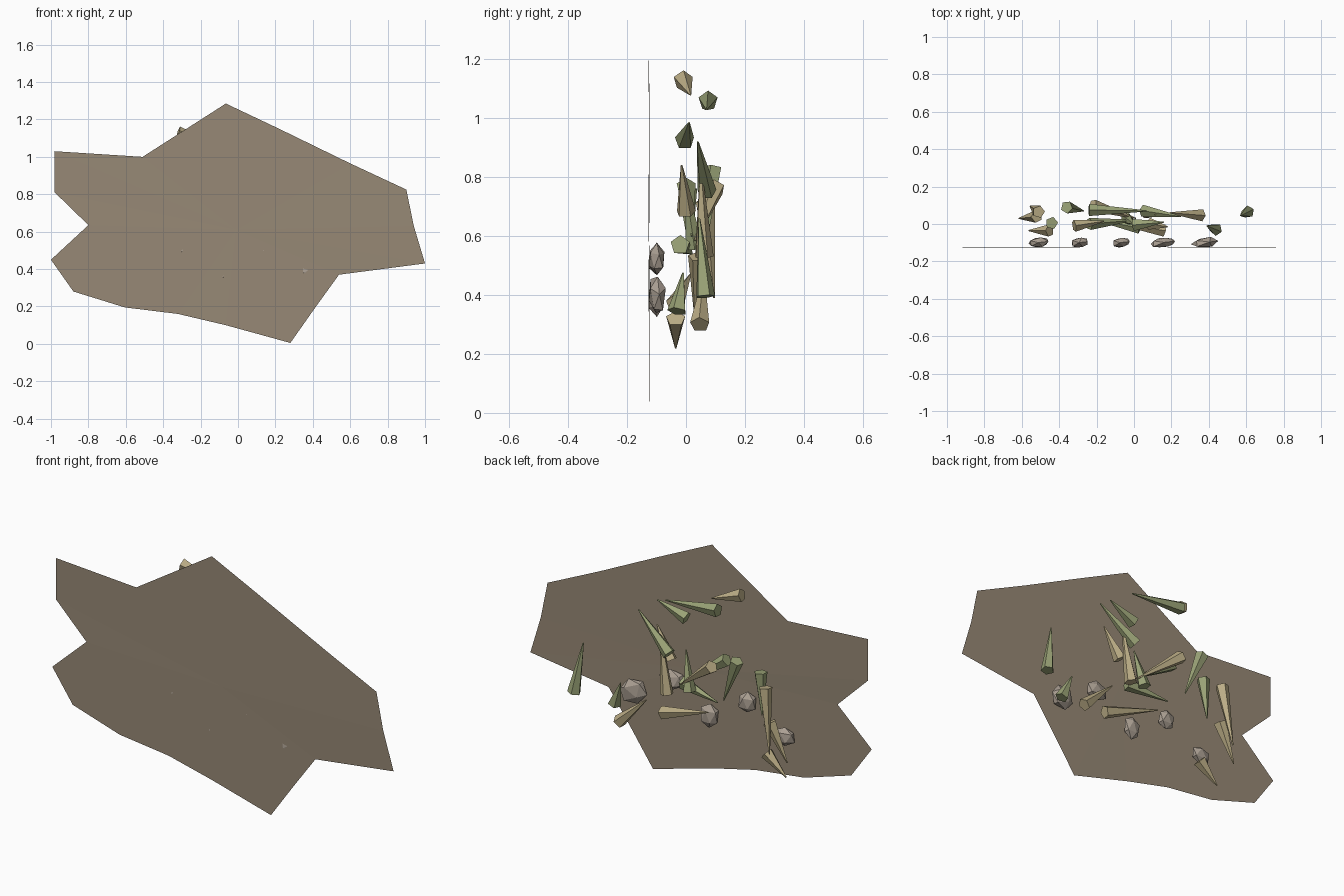
import bpy, bmesh, random
from mathutils import Vector

if "Cube" in bpy.data.objects:
    bpy.data.objects.remove(bpy.data.objects["Cube"])

random.seed(4)


def material(name, rgb):
    m = bpy.data.materials.new(name)
    m.diffuse_color = (*rgb, 1)
    m.use_nodes = True
    m.node_tree.nodes["Principled BSDF"].inputs["Base Color"].default_value = m.diffuse_color
    return m


SOIL = material("soil", (0.31, 0.25, 0.18))
GREEN = material("green", (0.32, 0.36, 0.18))
TAN = material("tan", (0.50, 0.42, 0.24))
STONE = material("stone", (0.42, 0.36, 0.30))


def finish(name, bm, mat):
    me = bpy.data.meshes.new(name)
    bm.to_mesh(me)
    bm.free()
    me.materials.append(mat)
    ob = bpy.data.objects.new(name, me)
    bpy.context.collection.objects.link(ob)
    return ob


# ragged upright backing sheet, a triangle fan around its middle
outline = [(-.065, 1.285), (.22, 1.15), (.6, .965), (.9, .825), (.94, .63), (1, .43),
           (.54, .37), (.41, .19), (.28, .005), (-.065, .10), (-.32, .16), (-.605, .195),
           (-.88, .28), (-1, .45), (-.80, .635), (-.98, .81), (-.98, 1.03), (-.51, 1.0)]
bm = bmesh.new()
hub = bm.verts.new((-.01, -.125, .61))
rim = [bm.verts.new((x, -.125 + random.uniform(-.002, .002), z)) for x, z in outline]
for a, b in zip(rim, rim[1:] + rim[:1]):
    bm.faces.new((hub, a, b))
bmesh.ops.recalc_face_normals(bm, faces=bm.faces)
if hub.normal.y > 0:
    bmesh.ops.reverse_faces(bm, faces=bm.faces)
finish("backing_sheet", bm, SOIL)


# tapered spike from a five-sided base to a point
def spike(name, base, tip, mat, r=.034):
    base, tip = Vector(base), Vector(tip)
    axis = tip - base
    bm = bmesh.new()
    bmesh.ops.create_cone(bm, cap_ends=True, segments=5, radius1=r, radius2=.003,
                          depth=axis.length)
    ob = finish(name, bm, mat)
    ob.location = (base + tip) / 2
    ob.rotation_mode = 'QUATERNION'
    ob.rotation_quaternion = axis.to_track_quat('Z', 'Y')


green_spikes = [
    ((-.24, .075, 1.06), (.07, .07, 1.03)),
    ((0, -.005, .925), (.16, .01, .985)),
    ((.05, .07, .75), (.25, .04, .92)),
    ((.61, .065, .395), (.57, .045, .66)),
    ((.44, -.03, .345), (.39, -.01, .475)),
    ((-.36, .09, .83), (-.27, .07, .59)),
    ((-.44, .005, .76), (-.456, .015, .54)),
    ((-.24, 0, .77), (0, .02, .60)),
    ((.03, -.02, .57), (-.20, .02, .54)),
    ((-.04, .03, .56), (0, 0, .76)),
]
tan_spikes = [
    ((-.32, -.01, 1.13), (-.16, .015, 1.08)),
    ((.36, .047, .30), (.19, .06, .465)),
    ((.16, -.035, .37), (-.14, .015, .47)),
    ((.07, .06, .53), (.115, .05, .83)),
    ((.09, 0, .68), (.18, -.015, .84)),
    ((-.22, .10, .765), (.01, .03, .585)),
    ((-.51, .065, .72), (-.555, .095, .39)),
    ((-.52, .04, .53), (-.615, .03, .335)),
    ((-.45, -.035, .32), (-.563, -.035, .22)),
]
for i, (b, t) in enumerate(green_spikes):
    spike(f"green_spike_{i + 1}", b, t, GREEN)
for i, (b, t) in enumerate(tan_spikes):
    spike(f"tan_spike_{i + 1}", b, t, TAN)

# faceted stones in a zigzag row against the sheet
stones = [(-.51, .40, .06, .05), (-.29, .52, .05, .058), (-.07, .39, .052, .07),
          (.155, .52, .075, .055), (.38, .40, .08, .07)]
for i, (x, z, sx, sz) in enumerate(stones):
    bm = bmesh.new()
    bmesh.ops.create_icosphere(bm, subdivisions=1, radius=1)
    for v in bm.verts:
        v.co *= random.uniform(.9, 1.08)
    ob = finish(f"stone_{i + 1}", bm, STONE)
    ob.location = (x, -.099, z)
    ob.scale = (sx, .029, sz)
    ob.rotation_euler = (0, random.uniform(-.4, .4), .12)
